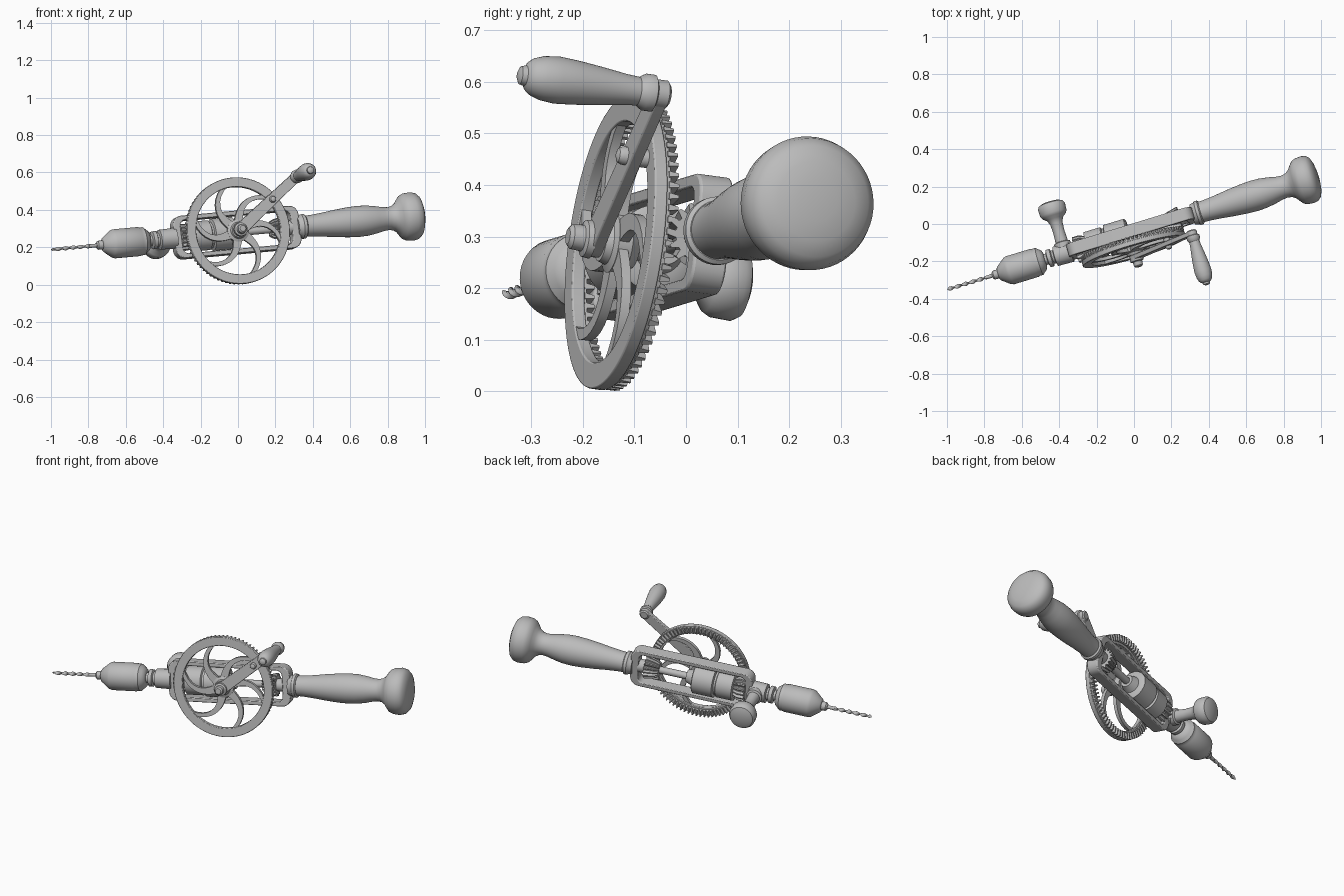
import bpy, bmesh
from math import sin, cos, pi, radians, hypot, atan2
from mathutils import Vector, Matrix

if "Cube" in bpy.data.objects:
    bpy.data.objects.remove(bpy.data.objects["Cube"])

grey = bpy.data.materials.new("plain grey")
grey.use_nodes = True
grey.diffuse_color = (0.5, 0.5, 0.5, 1)
grey.node_tree.nodes["Principled BSDF"].inputs["Base Color"].default_value = (0.5, 0.5, 0.5, 1)

# Tool frame: X along the drill axis, -Y out of the wheel face
ax = Vector((1, 0.305, 0.092)).normalized()
az = ax.cross(Vector((-0.278, 0.95, -0.13))).normalized()
ay = az.cross(ax)
TOOL = Matrix((ax, ay, az)).transposed().to_4x4()
TOOL.translation = (-0.025, -0.053, 0.277)

OUT, BACK, AXIS = (0, -1, 0), (0, 1, 0), (1, 0, 0)


def finish(name, bm, bevel=0):
    bmesh.ops.recalc_face_normals(bm, faces=bm.faces)
    mesh = bpy.data.meshes.new(name)
    bm.transform(TOOL)
    bm.to_mesh(mesh)
    bm.free()
    mesh.materials.append(grey)
    mesh.shade_smooth()
    mesh.set_sharp_from_angle(angle=radians(35))
    ob = bpy.data.objects.new(name, mesh)
    bpy.context.collection.objects.link(ob)
    if bevel:
        mod = ob.modifiers.new("soft edges", "BEVEL")
        mod.width, mod.segments, mod.limit_method = bevel, 2, "ANGLE"
    return ob


def lathe(name, profile, start=(0, 0, 0), direction=AXIS, segs=40, squash=1, twist=0, notch=0):
    """Rings of (distance, radius); notch cuts teeth, twist spirals the section."""
    bm = bmesh.new()
    rings = []
    for t, r in profile:
        ring = []
        for i in range(segs):
            a = 2 * pi * i / segs
            rr = r * (1 - notch) if (i // 2) % 2 else r
            p = Vector((t, rr * cos(a), rr * squash * sin(a)))
            ring.append(bm.verts.new(Matrix.Rotation(twist * t, 3, "X") @ p))
        rings.append(ring)
    for a, b in zip(rings, rings[1:]):
        for i in range(segs):
            j = (i + 1) % segs
            bm.faces.new((a[i], a[j], b[j], b[i]))
    bm.faces.new(rings[0])
    bm.faces.new(rings[-1])
    turn = Vector(AXIS).rotation_difference(Vector(direction)).to_matrix().to_4x4()
    bm.transform(Matrix.Translation(start) @ turn)
    return finish(name, bm)


def prism(name, outline, y0, y1, bevel=0):
    bm = bmesh.new()
    face = bm.faces.new([bm.verts.new((x, y0, z)) for x, z in outline])
    new = bmesh.ops.extrude_face_region(bm, geom=[face])["geom"]
    verts = [v for v in new if isinstance(v, bmesh.types.BMVert)]
    bmesh.ops.translate(bm, verts=verts, vec=(0, y1 - y0, 0))
    return finish(name, bm, bevel)


def hollow(name, outer, inner, y0, y1, bevel=0):
    """Closed band between two matching outlines."""
    bm = bmesh.new()
    loops = [[bm.verts.new((x, y, z)) for x, z in pts]
             for pts, y in ((outer, y0), (outer, y1), (inner, y1), (inner, y0))]
    n = len(outer)
    for k in range(4):
        a, b = loops[k], loops[(k + 1) % 4]
        for i in range(n):
            j = (i + 1) % n
            bm.faces.new((a[i], a[j], b[j], b[i]))
    return finish(name, bm, bevel)


def circle(r, n=96):
    return [(r * cos(2 * pi * i / n), r * sin(2 * pi * i / n)) for i in range(n)]


def rounded_box(x0, x1, h, r, n=7):
    pts = []
    corners = ((x1 - r, h - r), (x0 + r, h - r), (x0 + r, r - h), (x1 - r, r - h))
    for k, (cx, cz) in enumerate(corners):
        for i in range(n):
            a = pi / 2 * (k + i / (n - 1))
            pts.append((cx + r * cos(a), cz + r * sin(a)))
    return pts


# Drill bit and chuck
lathe("drill_bit", [(-1.022, 0.003)] + [(-1.012 + 0.008 * i, 0.012) for i in range(27)],
      segs=12, squash=0.45, twist=75)
lathe("bit_shank", [(-0.81, 0.01), (-0.75, 0.01)], segs=16)
lathe("chuck_jaws", [(-0.768, 0.016), (-0.76, 0.024), (-0.72, 0.026)], segs=12)
lathe("chuck", [(-0.735, 0.03), (-0.73, 0.038), (-0.685, 0.073), (-0.67, 0.078), (-0.53, 0.078),
                (-0.525, 0.075), (-0.505, 0.075), (-0.49, 0.062), (-0.478, 0.052), (-0.472, 0.03)])
lathe("neck", [(-0.49, 0.03), (-0.46, 0.03), (-0.455, 0.048), (-0.435, 0.048),
               (-0.43, 0.036), (-0.42, 0.036), (-0.415, 0.053), (-0.325, 0.056)])

# Side handle
lathe("side_handle", [(0, 0.045), (0.06, 0.045), (0.065, 0.034), (0.12, 0.031), (0.17, 0.034),
                      (0.195, 0.045), (0.21, 0.065), (0.225, 0.073), (0.265, 0.075),
                      (0.28, 0.066), (0.288, 0.045), (0.291, 0.01)],
      (-0.36, 0, 0), BACK)

# Main frame
hollow("frame", rounded_box(-0.338, 0.365, 0.115, 0.05), rounded_box(-0.298, 0.32, 0.09, 0.03),
       -0.034, 0.034, 0.005)

# Shaft, barrel and pinions inside the frame
lathe("shaft", [(-0.33, 0.02), (0.35, 0.02)], segs=20)
lathe("barrel", [(-0.235, 0.06), (-0.232, 0.08), (-0.14, 0.08), (-0.135, 0.07), (-0.125, 0.07),
                 (-0.12, 0.086), (-0.005, 0.086), (0, 0.08), (0.003, 0.05), (0.045, 0.035)])
lathe("front_pinion", [(-0.3, 0.072), (-0.262, 0.072), (-0.232, 0.058)], segs=64, notch=0.2)
lathe("rear_pinion", [(0.205, 0.042), (0.225, 0.052), (0.285, 0.066)], segs=64, notch=0.22)
lathe("rear_bearing", [(0.28, 0.035), (0.325, 0.038)], segs=24)

# Main handle and end knob
lathe("handle_ferrule", [(0.355, 0.056), (0.375, 0.06), (0.382, 0.066), (0.398, 0.066), (0.404, 0.058)])
lathe("main_handle", [(0.4, 0.056), (0.44, 0.058), (0.5, 0.064), (0.57, 0.073), (0.64, 0.08),
                      (0.7, 0.083), (0.75, 0.081), (0.8, 0.073), (0.84, 0.064), (0.87, 0.061),
                      (0.895, 0.066), (0.915, 0.08), (0.93, 0.1), (0.945, 0.118), (0.965, 0.127),
                      (1.0, 0.13), (1.025, 0.124), (1.042, 0.108), (1.053, 0.078),
                      (1.059, 0.04), (1.06, 0.008)], segs=56)

# Drive wheel with curved spokes
hollow("wheel_rim", circle(0.287), circle(0.236), -0.1, -0.074, 0.003)
hollow("tooth_bed", circle(0.282), circle(0.25), -0.076, -0.066)
lathe("wheel_hub", [(0.05, 0.045), (0.07, 0.06), (0.098, 0.06), (0.104, 0.045), (0.118, 0.04)],
      direction=OUT)
for k in range(6):
    sides = ([], [])
    for i in range(11):
        t = i / 10
        r = 0.045 + 0.2 * t
        a = radians(20 + 60 * k) - 0.68 * t * t
        half = 0.026 - 0.026 * t * (1 - t) - 0.006 * t
        for s, side in zip((1, -1), sides):
            b = a + s * half / r
            side.append((r * cos(b), r * sin(b)))
    prism("wheel_spoke_%d" % (k + 1), sides[0] + sides[1][::-1], -0.097, -0.078)

# Bevel teeth on the back of the wheel
bm = bmesh.new()
COUNT = 76
for i in range(COUNT):
    m = (Matrix.Rotation(2 * pi * i / COUNT, 4, "Y") @ Matrix.Translation((0.267, -0.06, 0))
         @ Matrix.Diagonal((0.036, 0.02, 0.013, 1)))
    tooth = bmesh.ops.create_cube(bm, size=1, matrix=m)["verts"]
    for v in tooth:
        if v.co.y > -0.06:
            # Narrow each tooth towards its tip
            mid = m.translation
            tangent = Vector((-mid.z, 0, mid.x)).normalized()
            v.co -= tangent * tangent.dot(v.co - mid) * 0.5
finish("wheel_teeth", bm)

# Axle, nut and crank arm
lathe("axle", [(0, 0.03), (0.06, 0.03), (0.15, 0.022)], direction=OUT, segs=24)
lathe("axle_nut", [(0.138, 0.038), (0.152, 0.036), (0.156, 0.026), (0.178, 0.024), (0.185, 0.016)],
      direction=OUT, segs=24)
END = (0.346, 0.255)
reach, slope = hypot(*END), atan2(END[1], END[0])
arm = []
for cx, r, base in ((0, 0.034, pi / 2), (reach, 0.027, -pi / 2)):
    for i in range(13):
        a = base + pi * i / 12
        x, z = cx + r * cos(a), r * sin(a)
        arm.append((x * cos(slope) - z * sin(slope), x * sin(slope) + z * cos(slope)))
prism("crank_arm", arm, -0.142, -0.118, 0.003)
lathe("arm_bolt", [(0.09, 0.018), (0.15, 0.018), (0.158, 0.014), (0.162, 0.004)],
      (0.245 * cos(slope), 0, 0.245 * sin(slope)), OUT, segs=20)

# Crank handle
lathe("crank_handle", [(0.112, 0.02), (0.118, 0.028), (0.14, 0.028), (0.144, 0.036), (0.162, 0.036),
                       (0.175, 0.028), (0.2, 0.03), (0.25, 0.037), (0.3, 0.043), (0.34, 0.046),
                       (0.37, 0.043), (0.39, 0.036), (0.4, 0.028), (0.404, 0.02), (0.414, 0.018),
                       (0.419, 0.008)], (END[0], 0, END[1]), OUT)
